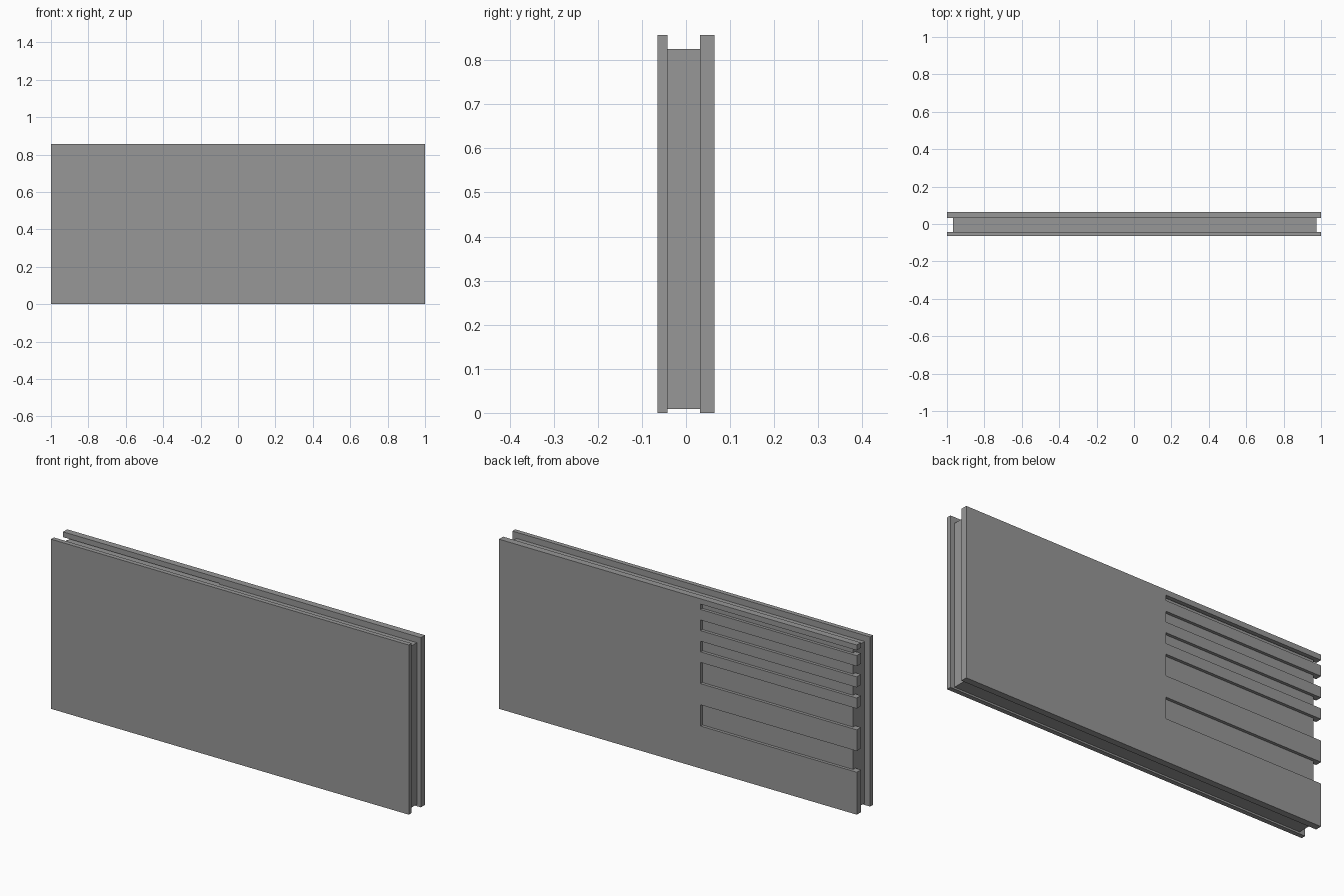
import bpy, bmesh

if "Cube" in bpy.data.objects:
    bpy.data.objects.remove(bpy.data.objects["Cube"])

H = 0.857          # panel height
UNIT = H / 16      # slot module

dark = bpy.data.materials.new("dark_grey")
dark.diffuse_color = (0.31, 0.31, 0.31, 1)
dark.use_nodes = True
dark.node_tree.nodes["Principled BSDF"].inputs["Base Color"].default_value = dark.diffuse_color


def extrude_profile(name, pts, y0, y1):
    """Extrude an x/z outline from y0 to y1."""
    bm = bmesh.new()
    face = bm.faces.new([bm.verts.new((x, y0, z)) for x, z in pts])
    ext = bmesh.ops.extrude_face_region(bm, geom=[face])
    verts = [g for g in ext["geom"] if isinstance(g, bmesh.types.BMVert)]
    bmesh.ops.translate(bm, verts=verts, vec=(0, y1 - y0, 0))
    bmesh.ops.recalc_face_normals(bm, faces=bm.faces)
    mesh = bpy.data.meshes.new(name)
    bm.to_mesh(mesh)
    bm.free()
    mesh.materials.append(dark)
    obj = bpy.data.objects.new(name, mesh)
    bpy.context.collection.objects.link(obj)
    return obj


def rect(x0, x1, z0, z1):
    return [(x0, z0), (x1, z0), (x1, z1), (x0, z1)]


# Plain front sheet
extrude_profile("front_panel", rect(-1, 1, 0, H), -0.065, -0.042)

# Recessed core, let into the back sheet so the slots are shallow
extrude_profile("core", rect(-0.969, 0.977, 0.009, 0.826), -0.042, 0.05)

# Back sheet with slots open at the -x edge, in modules measured from the top
slots = [(0.5, 1), (2, 3), (4, 5), (6, 8), (10, 12)]
slot_x = -0.127
outline = [(-1, 0), (1, 0), (1, H), (-1, H)]
for a, b in slots:
    za, zb = H - a * UNIT, H - b * UNIT
    outline += [(-1, za), (slot_x, za), (slot_x, zb), (-1, zb)]
extrude_profile("slotted_back_panel", outline, 0.032, 0.065)
